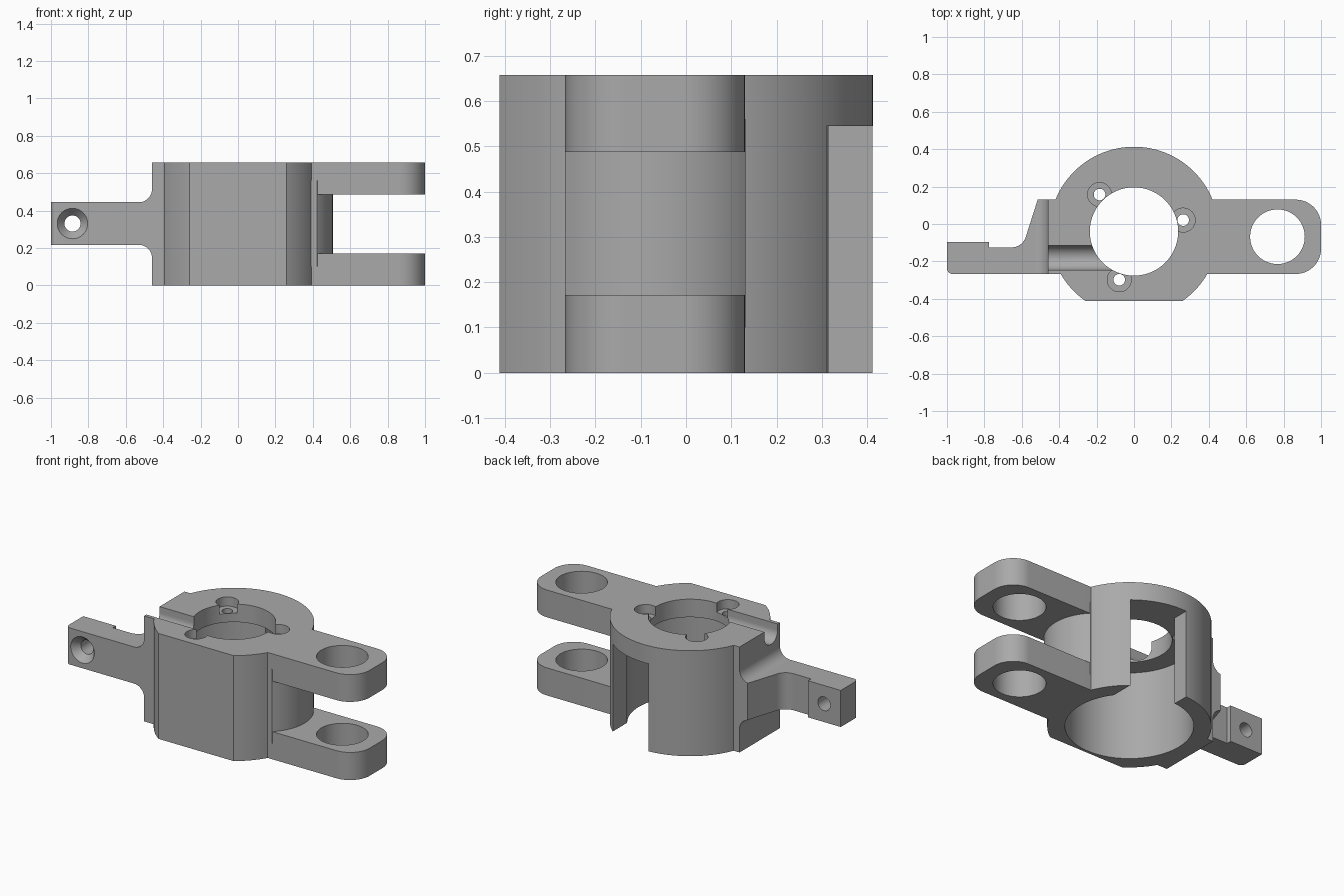
import bpy
import bmesh
from math import cos, sin, radians

if "Cube" in bpy.data.objects:
    bpy.data.objects.remove(bpy.data.objects["Cube"], do_unlink=True)

HEIGHT = 0.657
CENTRE = (0, -0.04)
EYE = (0.767, -0.068)
FRONT, BACK = -0.267, 0.13

grey = bpy.data.materials.new("machined_grey")
grey.use_nodes = True
grey.diffuse_color = (0.4, 0.4, 0.4, 1)
grey.node_tree.nodes["Principled BSDF"].inputs["Base Color"].default_value = (0.4, 0.4, 0.4, 1)


def arc(cx, cy, r, start, end, steps=24):
    angles = [radians(start + (end - start) * i / steps) for i in range(steps + 1)]
    return [(cx + r * cos(a), cy + r * sin(a)) for a in angles]


def circle(cx, cy, r, steps=96):
    return arc(cx, cy, r, 0, 360, steps)[:-1]


def box(x0, x1, y0, y1):
    return [(x0, y0), (x1, y0), (x1, y1), (x0, y1)]


def loft(name, bottom, top, lo, hi, axis="z"):
    """Solid between two matching outlines, stacked along an axis."""
    place = {"z": lambda p, h: (p[0], p[1], h),
             "y": lambda p, h: (p[0], h, p[1]),
             "x": lambda p, h: (h, p[0], p[1])}[axis]
    bm = bmesh.new()
    a = [bm.verts.new(place(p, lo)) for p in bottom]
    b = [bm.verts.new(place(p, hi)) for p in top]
    bm.faces.new(a)
    bm.faces.new(b)
    for i in range(len(a)):
        j = (i + 1) % len(a)
        bm.faces.new((a[i], a[j], b[j], b[i]))
    bmesh.ops.recalc_face_normals(bm, faces=bm.faces)
    mesh = bpy.data.meshes.new(name)
    bm.to_mesh(mesh)
    bm.free()
    mesh.materials.append(grey)
    obj = bpy.data.objects.new(name, mesh)
    bpy.context.collection.objects.link(obj)
    return obj


def prism(name, outline, lo, hi, axis="z"):
    return loft(name, outline, outline, lo, hi, axis)


def combine(target, tool, operation):
    mod = target.modifiers.new(operation, "BOOLEAN")
    mod.operation = operation
    mod.solver = "EXACT"
    mod.object = tool
    bpy.context.view_layer.objects.active = target
    bpy.ops.object.modifier_apply(modifier=mod.name)
    bpy.data.objects.remove(tool, do_unlink=True)


# Round hub with a flat front
hub = prism("clamp_hub", circle(*CENTRE, 0.453, 160), 0, HEIGHT)
combine(hub, prism("front_flat", box(-1, 1, -1, -0.412), -1, 1), "DIFFERENCE")

# Fork plates and the rounded web between them
r = 0.135
fork = ([(0.2, FRONT)] + arc(1 - r, FRONT + r, r, -90, 0)
        + arc(1 - r, BACK - r, r, 0, 90) + [(0.2, BACK)])
for lo, hi in ((0, 0.172), (0.487, HEIGHT)):
    combine(hub, prism("fork_plate", fork, lo, hi), "UNION")
web = [(0.2, FRONT)] + arc(0.227, EYE[1], 0.28, -45.5, 45.5, 48) + [(0.2, BACK)]
combine(hub, prism("fork_web", web, 0.1, 0.56), "UNION")

# Side lug: plan outline trimmed by its front outline
plan = ([(-0.3, BACK), (-0.515, BACK)] + arc(-0.655, -0.045, 0.08, -17, -90)
        + [(-0.775, -0.125), (-0.775, -0.095), (-1, -0.095)]
        + arc(-0.97, FRONT + 0.03, 0.03, 180, 270, 10) + [(-0.3, FRONT)])
side = ([(-1.1, 0.217)] + arc(-0.53, 0.147, 0.07, 90, 0)
        + [(-0.46, 0), (-0.3, 0), (-0.3, HEIGHT), (-0.46, HEIGHT)]
        + arc(-0.53, 0.515, 0.07, 0, -90) + [(-1.1, 0.445)])
lug = prism("side_lug", plan, 0, HEIGHT)
combine(lug, prism("lug_side", side, -1, 1, "y"), "INTERSECT")
combine(hub, lug, "UNION")

# Bores, rear window and fork eyes
cuts = [
    prism("top_bore", circle(*CENTRE, 0.236), -1, 1),
    prism("wide_bore", circle(*CENTRE, 0.355, 128), -1, 0.545),
    prism("rear_window", box(-0.03, 0.287, 0.05, 1), -1, 0.545),
    prism("fork_eye", circle(*EYE, 0.146), -1, 1),
]

# Cable groove across the top
groove = arc(-0.18, 0.62, 0.065, 180, 360, 32) + [(-0.115, 1), (-0.245, 1)]
cuts.append(prism("top_groove", groove, -0.7, -0.05, "x"))

# Three counterbored screw holes around the bore
for angle in (13, 133, 253):
    x = CENTRE[0] + 0.27 * cos(radians(angle))
    y = CENTRE[1] + 0.27 * sin(radians(angle))
    cuts.append(prism("screw_head", circle(x, y, 0.064, 48), 0.6, 1))
    cuts.append(prism("screw_hole", circle(x, y, 0.031, 32), 0.4, 1))

# Countersunk hole through the lug
cuts.append(prism("lug_hole", circle(-0.885, 0.331, 0.043, 48), -1, 1, "y"))
cuts.append(loft("lug_sink", circle(-0.885, 0.331, 0.09, 48),
                 circle(-0.885, 0.331, 0.043, 48), FRONT - 0.01, FRONT + 0.045, "y"))

for tool in cuts:
    combine(hub, tool, "DIFFERENCE")

# Smooth the round walls, keep the machined edges crisp
bpy.ops.object.select_all(action="DESELECT")
hub.select_set(True)
bpy.context.view_layer.objects.active = hub
bpy.ops.object.shade_smooth_by_angle(angle=radians(20))
